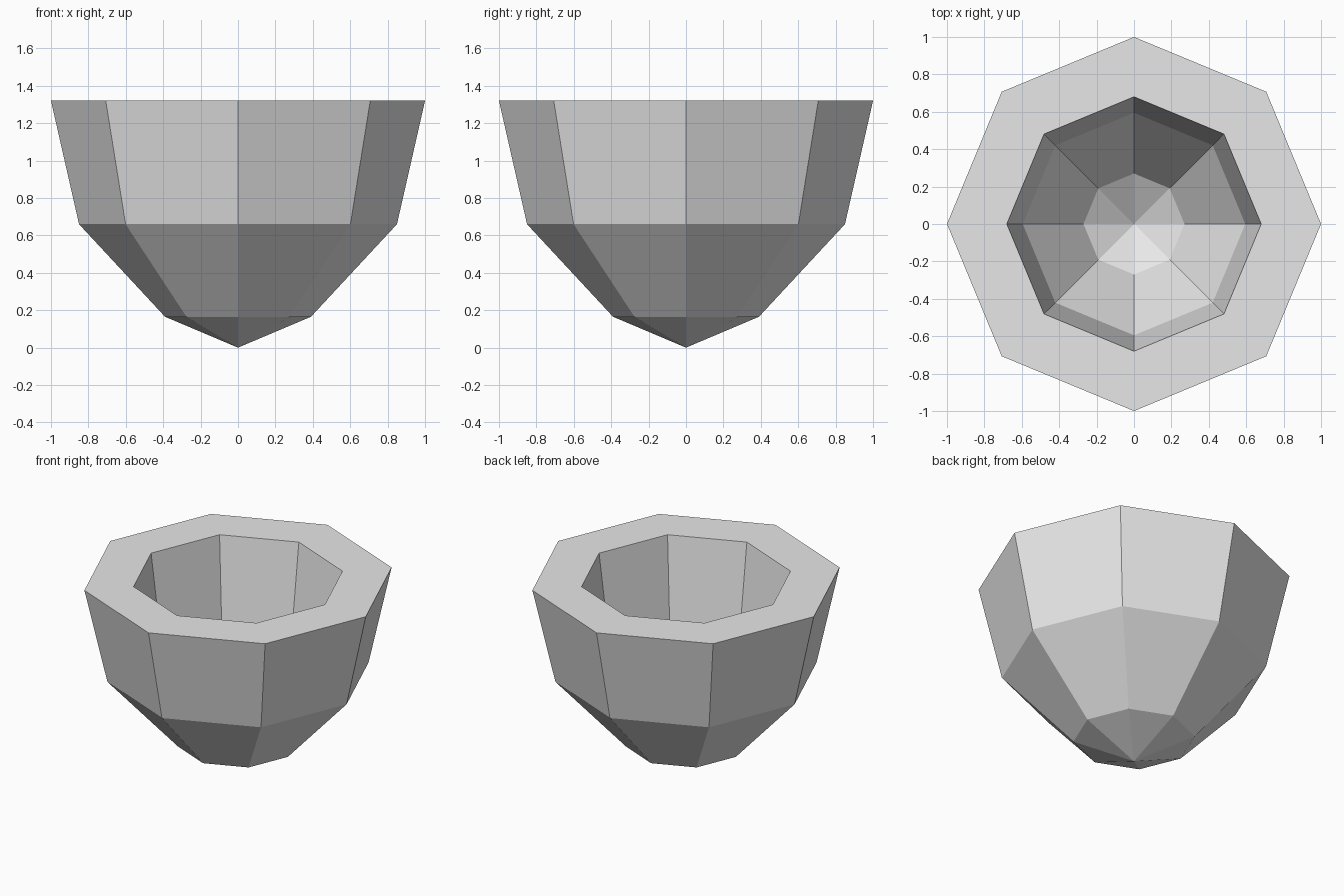
import bpy
import bmesh
import math

if "Cube" in bpy.data.objects:
    bpy.data.objects.remove(bpy.data.objects["Cube"], do_unlink=True)

SIDES = 8

# Plain light grey for the whole bowl
grey = bpy.data.materials.new("light_grey")
grey.use_nodes = True
colour = (0.8, 0.8, 0.8, 1.0)
grey.diffuse_color = colour
grey.node_tree.nodes["Principled BSDF"].inputs["Base Color"].default_value = colour

# Profile as (radius, height): outer wall up to the rim, then down the inner wall
outer = [(0.39, 0.165), (0.85, 0.66), (1.0, 1.32)]
inner = [(0.68, 1.32), (0.595, 0.66), (0.27, 0.165)]

bm = bmesh.new()


def ring(radius, height):
    angles = [math.tau * i / SIDES for i in range(SIDES)]
    return [bm.verts.new((radius * math.cos(a), radius * math.sin(a), height))
            for a in angles]


rings = [ring(r, z) for r, z in outer + inner]

# Wall bands and flat rim
for low, high in zip(rings, rings[1:]):
    for i in range(SIDES):
        j = (i + 1) % SIDES
        bm.faces.new((low[i], low[j], high[j], high[i]))

# Pointed bottom, outside and inside
outer_tip = bm.verts.new((0, 0, 0))
inner_tip = bm.verts.new((0, 0, 0.002))
for i in range(SIDES):
    j = (i + 1) % SIDES
    bm.faces.new((rings[0][j], rings[0][i], outer_tip))
    bm.faces.new((rings[-1][i], rings[-1][j], inner_tip))

mesh = bpy.data.meshes.new("bowl")
bm.to_mesh(mesh)
bm.free()
mesh.materials.append(grey)
bowl = bpy.data.objects.new("bowl", mesh)
bpy.context.collection.objects.link(bowl)
